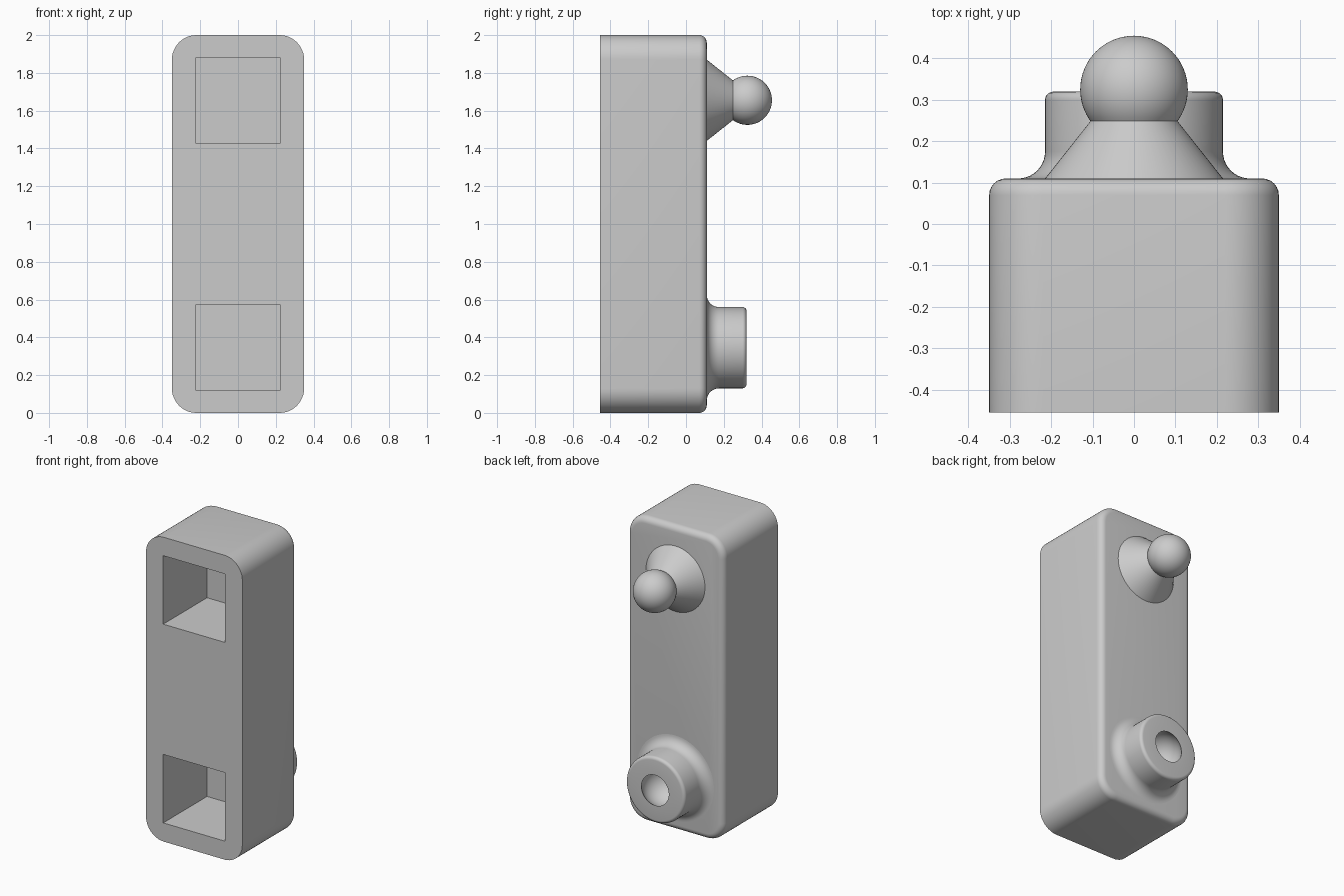
import bpy, bmesh, math

if "Cube" in bpy.data.objects:
    bpy.data.objects.remove(bpy.data.objects["Cube"])

grey = bpy.data.materials.new("light_grey")
grey.diffuse_color = (0.6, 0.6, 0.6, 1)
grey.use_nodes = True
grey.node_tree.nodes["Principled BSDF"].inputs["Base Color"].default_value = grey.diffuse_color


def rings_to_object(name, rings, caps=False):
    """Skin a row of closed rings that run from the front to the back."""
    bm = bmesh.new()
    loops = [[bm.verts.new(p) for p in ring] for ring in rings]
    n = len(rings[0])
    for a, b in zip(loops, loops[1:]):
        for j in range(n):
            k = (j + 1) % n
            bm.faces.new((a[j], b[j], b[k], a[k])).normal_flip()
    if caps:
        bm.faces.new(loops[0])
        bm.faces.new(loops[-1][::-1])
    bmesh.ops.remove_doubles(bm, verts=bm.verts, dist=1e-5)
    if caps:
        bmesh.ops.recalc_face_normals(bm, faces=bm.faces)
    else:
        # the base ring faces outward on a lathed part
        bm.normal_update()
        f = min(bm.faces, key=lambda f: f.calc_center_median().y)
        c = f.calc_center_median()
        mid_z = sum(p[2] for p in rings[0]) / n
        if f.normal.x * c.x + f.normal.z * (c.z - mid_z) < 0:
            bmesh.ops.reverse_faces(bm, faces=bm.faces)
    me = bpy.data.meshes.new(name)
    bm.to_mesh(me)
    bm.free()
    ob = bpy.data.objects.new(name, me)
    bpy.context.collection.objects.link(ob)
    me.materials.append(grey)
    return ob


def arc(cr, cy, r, a0, a1, n):
    """Arc points (radius, y) around a centre, angles in degrees."""
    return [(cr + r * math.cos(math.radians(a0 + (a1 - a0) * i / n)),
             cy + r * math.sin(math.radians(a0 + (a1 - a0) * i / n)))
            for i in range(n + 1)]


def lathe(name, profile, z, n=64):
    """Revolve (radius, y) points about a y-parallel axis at height z."""
    return rings_to_object(name, [
        [(r * math.cos(math.tau * j / n), y, z + r * math.sin(math.tau * j / n))
         for j in range(n)] for r, y in profile])


def rounded_rect(y, inset, hw=0.35, hh=1.0, r=0.13, n=12):
    pts = []
    for q, (sx, sz) in enumerate([(1, 1), (-1, 1), (-1, -1), (1, -1)]):
        for i in range(n + 1):
            a = math.radians(90 * (q + i / n))
            pts.append((sx * (hw - r) + (r - inset) * math.cos(a), y,
                        1 + sz * (hh - r) + (r - inset) * math.sin(a)))
    return pts


def smooth(ob):
    bpy.ops.object.select_all(action='DESELECT')
    ob.select_set(True)
    bpy.context.view_layer.objects.active = ob
    bpy.ops.object.shade_smooth_by_angle(angle=math.radians(30))


# Block with rounded corners and a softened back edge
F = 0.04
rings = [rounded_rect(-0.455, 0)]
rings += [rounded_rect(y, F - r) for r, y in arc(0, 0.11 - F, F, 0, 90, 6)]
body = rings_to_object("body", rings, caps=True)

# Two square pockets in the front
for i, z in enumerate((0.347, 1.653)):
    bpy.ops.mesh.primitive_cube_add(size=1, location=(0, -0.25, z))
    cutter = bpy.context.object
    cutter.name = f"pocket_cutter_{i + 1}"
    cutter.scale = (0.45, 0.5, 0.45)
    cutter.data.materials.append(grey)
    bpy.context.view_layer.update()
    mod = body.modifiers.new("pocket", 'BOOLEAN')
    mod.operation = 'DIFFERENCE'
    mod.solver = 'EXACT'
    mod.object = cutter
    bpy.context.view_layer.objects.active = body
    bpy.ops.object.modifier_apply(modifier=mod.name)
    bpy.data.objects.remove(cutter)
smooth(body)

# Ball stud: cone neck running into a ball
ball_y, ball_r = 0.325, 0.13
stud = [(0.215, 0.109), (0.215, 0.11)]
stud += arc(0, ball_y, ball_r, -36, 90, 28)
smooth(lathe("ball_stud", stud, 1.655))

# Socket: filleted collar with a rounded rim and a ball-shaped cavity
socket = arc(0.28, 0.175, 0.065, 270, 180, 10)
socket += arc(0.195, 0.30, 0.02, 0, 90, 5)
socket += arc(0, 0.237, 0.13, 40, -90, 24)
smooth(lathe("socket", socket, 0.345))
